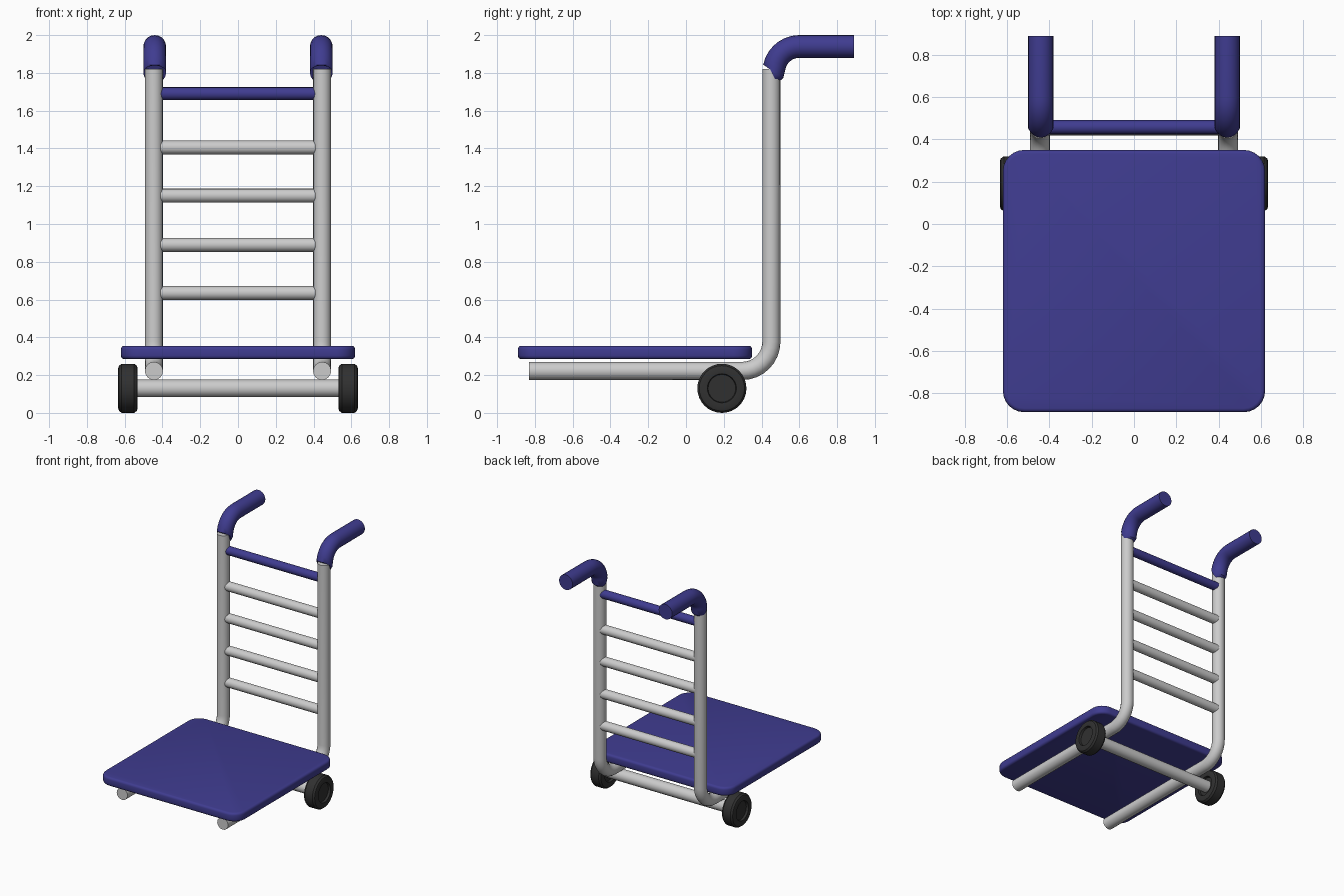
import bpy, bmesh
from math import sin, cos, pi, radians
from mathutils import Vector

if "Cube" in bpy.data.objects:
    bpy.data.objects.remove(bpy.data.objects["Cube"])


def material(name, rgb):
    m = bpy.data.materials.new(name)
    m.diffuse_color = (*rgb, 1)
    m.use_nodes = True
    m.node_tree.nodes["Principled BSDF"].inputs["Base Color"].default_value = m.diffuse_color
    return m


BLUE = material("blue", (0.05, 0.045, 0.28))
BLACK = material("black_rubber", (0.03, 0.03, 0.03))


def finish(name, bm, mat=None, angle=35):
    bmesh.ops.recalc_face_normals(bm, faces=bm.faces)
    me = bpy.data.meshes.new(name)
    bm.to_mesh(me)
    bm.free()
    ob = bpy.data.objects.new(name, me)
    bpy.context.collection.objects.link(ob)
    if mat:
        me.materials.append(mat)
    bpy.ops.object.select_all(action='DESELECT')
    ob.select_set(True)
    bpy.context.view_layer.objects.active = ob
    bpy.ops.object.shade_smooth_by_angle(angle=radians(angle))
    return ob


def skin(bm, rings):
    for a, b in zip(rings, rings[1:]):
        n = len(a)
        for i in range(n):
            j = (i + 1) % n
            bm.faces.new((a[i], a[j], b[j], b[i]))
    bm.faces.new(rings[0])
    bm.faces.new(rings[-1])


def sweep(name, x, path, r, mat=None, n=16):
    """Round tube along a (y, z) path lying in the plane at x."""
    bm = bmesh.new()
    pts = [Vector((x, y, z)) for y, z in path]
    rings = []
    for k, p in enumerate(pts):
        t = Vector((0, 0, 0))
        if k:
            t += (p - pts[k - 1]).normalized()
        if k < len(pts) - 1:
            t += (pts[k + 1] - p).normalized()
        t.normalize()
        side = Vector((1, 0, 0))
        up = side.cross(t)
        rings.append([bm.verts.new(p + r * (side * cos(2 * pi * i / n) + up * sin(2 * pi * i / n)))
                      for i in range(n)])
    skin(bm, rings)
    return finish(name, bm, mat)


def lathe(name, profile, y, z, mat=None, n=16):
    """Revolve an (x, radius) profile around an axis parallel to x."""
    bm = bmesh.new()
    rings = [[bm.verts.new((x, y + r * cos(2 * pi * i / n), z + r * sin(2 * pi * i / n)))
              for i in range(n)] for x, r in profile]
    skin(bm, rings)
    return finish(name, bm, mat)


def arc(cy, cz, r, a0, a1, steps=8):
    return [(cy + r * cos(radians(a0 + (a1 - a0) * k / steps)),
             cz + r * sin(radians(a0 + (a1 - a0) * k / steps))) for k in range(steps + 1)]


# Wheel section: rounded tread with a shallow hub recess on both faces
half = [(0.55, 0.073), (0.533, 0.077), (0.531, 0.105), (0.536, 0.12), (0.55, 0.13)]
wheel = half + [(1.166 - x, r) for x, r in reversed(half)]

for side, s in (("left", -1), ("right", 1)):
    # L-shaped frame tube: under the deck, then up the back
    sweep(f"frame_tube_{side}", s * 0.445,
          [(-0.83, 0.222)] + arc(0.297, 0.377, 0.155, -90, 0) + [(0.452, 1.82)], 0.048)
    # Padded handle grip
    sweep(f"handle_grip_{side}", s * 0.441,
          [(0.455, 1.80)] + arc(0.60, 1.805, 0.135, 180, 90) + [(0.89, 1.94)],
          0.06, BLUE, 20)
    lathe(f"wheel_{side}", [(s * x, r) for x, r in wheel], 0.19, 0.13, BLACK, 32)

# Axle
lathe("axle", [(-0.56, 0.047), (0.56, 0.047)], 0.19, 0.13)

# Back rungs
for k, z in enumerate((0.635, 0.89, 1.15, 1.405)):
    lathe(f"rung_{k + 1}", [(-0.44, 0.037), (0.44, 0.037)], 0.455, z)
lathe("top_rung", [(-0.44, 0.034), (0.44, 0.034)], 0.458, 1.69, BLUE)

# Deck: slab with rounded corners and softened edges
bm = bmesh.new()
bmesh.ops.create_cube(bm, size=1)
for v in bm.verts:
    v.co = Vector((v.co.x * 1.24, v.co.y * 1.24 - 0.27, v.co.z * 0.07 + 0.32))
corners = [e for e in bm.edges if abs(e.verts[0].co.z - e.verts[1].co.z) > 0.01]
bmesh.ops.bevel(bm, geom=corners, offset=0.1, segments=6, profile=0.5, affect='EDGES')
rims = [e for e in bm.edges if abs(e.verts[0].co.z - e.verts[1].co.z) < 0.001]
bmesh.ops.bevel(bm, geom=rims, offset=0.018, segments=3, profile=0.5, affect='EDGES')
finish("deck", bm, BLUE, 40)
